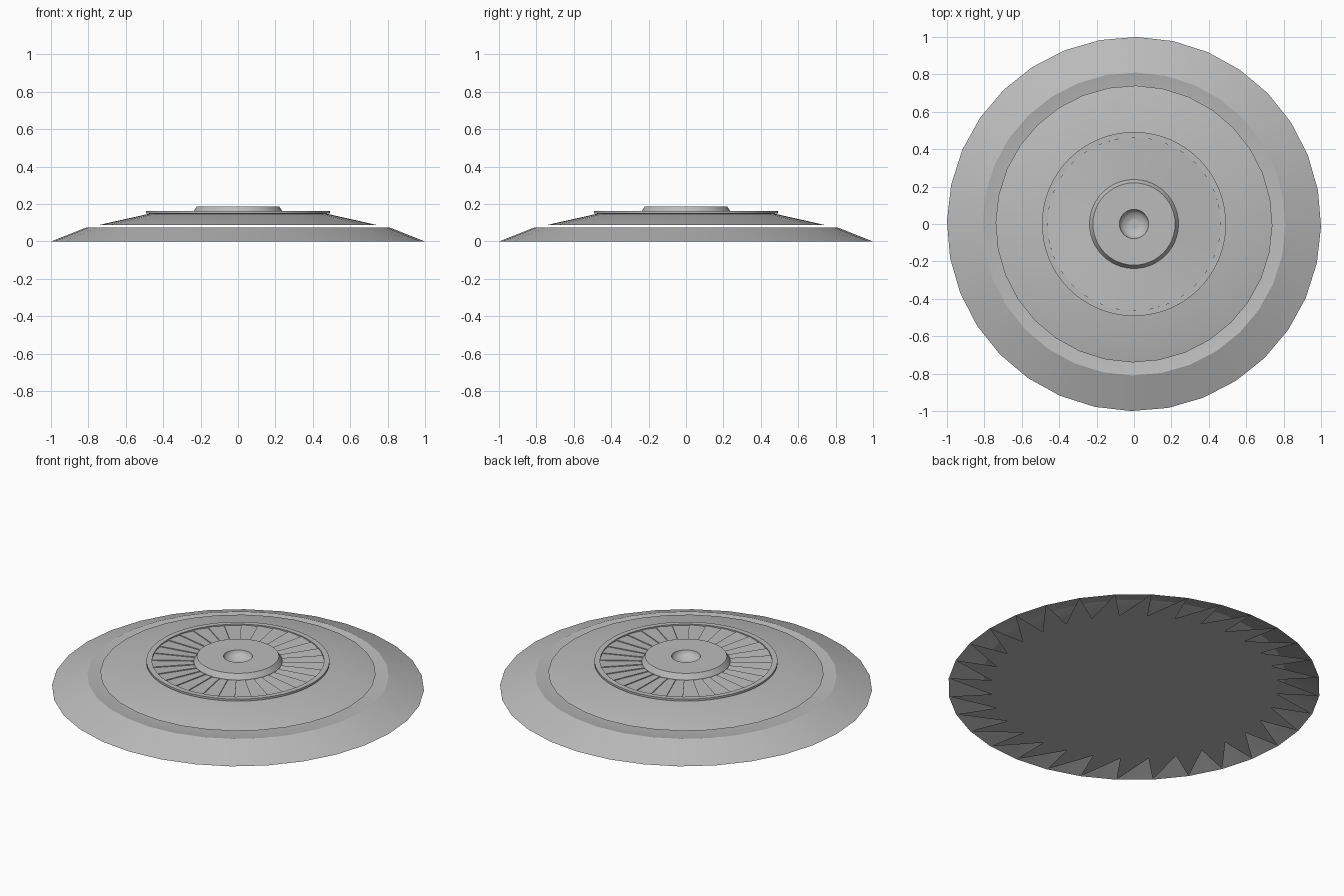
import bpy, bmesh, math

cube = bpy.data.objects.get("Cube")
if cube:
    bpy.data.objects.remove(cube, do_unlink=True)

SIDES = 32
OFFSET = math.radians(-0.8)

grey = bpy.data.materials.new("hull grey")
grey.use_nodes = True
COLOUR = (0.5, 0.5, 0.5, 1.0)
grey.diffuse_color = COLOUR
grey.node_tree.nodes["Principled BSDF"].inputs["Base Color"].default_value = COLOUR


def polar(r, angle, z):
    return (r * math.cos(angle), r * math.sin(angle), z)


def finish(name, bm, smooth=30):
    mesh = bpy.data.meshes.new(name)
    bm.to_mesh(mesh)
    bm.free()
    mesh.materials.append(grey)
    obj = bpy.data.objects.new(name, mesh)
    bpy.context.collection.objects.link(obj)
    bpy.ops.object.select_all(action="DESELECT")
    obj.select_set(True)
    bpy.context.view_layer.objects.active = obj
    bpy.ops.object.shade_smooth_by_angle(angle=math.radians(smooth))
    return obj


def revolve(name, profile, sides=SIDES, closed=False):
    """Spin an (r, z) profile; a radius of zero becomes a single pole vertex."""
    bm = bmesh.new()
    rings = []
    for r, z in profile:
        if r == 0:
            rings.append([bm.verts.new((0, 0, z))] * sides)
        else:
            rings.append([bm.verts.new(polar(r, OFFSET + math.tau * k / sides, z))
                          for k in range(sides)])
    pairs = list(zip(rings, rings[1:]))
    if closed:
        pairs.append((rings[-1], rings[0]))
    for a, b in pairs:
        for k in range(sides):
            n = (k + 1) % sides
            corners = list(dict.fromkeys((a[k], a[n], b[n], b[k])))
            bm.faces.new(corners)
    return finish(name, bm)


# Sloping outer skirt, dished inside its raised lip
revolve("outer_skirt", [(1.0, 0.0), (0.81, 0.075), (0.70, 0.053), (0, 0.053)])

# Upper saucer floating just above the dish
revolve("upper_saucer", [(0, 0.089), (0.74, 0.089), (0.485, 0.146), (0, 0.146)])

# Raised ring around the fan
revolve("fan_ring", [(0.462, 0.147), (0.492, 0.150), (0.492, 0.162), (0.462, 0.162)],
        sides=64, closed=True)

# Central hub with a round dimple in its top
dimple = [(0.078 * math.cos(t), 0.188 - 0.045 * math.sin(t))
          for t in (math.pi / 2 * i / 6 for i in range(6))]
revolve("hub", [(0, 0.146), (0.238, 0.146), (0.238, 0.160), (0.220, 0.188)]
        + dimple + [(0, 0.143)], sides=48)

# Fan of slightly tilted blades, each ending in a small step
bm = bmesh.new()
inner, outer, low, high = 0.232, 0.464, 0.153, 0.158
for k in range(SIDES):
    a0 = OFFSET + math.tau * k / SIDES
    a1 = OFFSET + math.tau * (k + 1) / SIDES
    p = [bm.verts.new(polar(r, a, z)) for r, a, z in (
        (inner, a0, low), (outer, a0, low), (outer, a1, high), (inner, a1, high),
        (outer, a1, low), (inner, a1, low))]
    bm.faces.new(p[:4])
    bm.faces.new((p[3], p[2], p[4], p[5]))
finish("fan_blades", bm, 2)

# Flat underside with a saw-toothed edge reaching the rim
bm = bmesh.new()
core, rim = ([bm.verts.new(polar(r, OFFSET + math.tau * k / SIDES, 0.0))
              for k in range(SIDES)] for r in (0.77, 1.0))
bm.faces.new(core[::-1])
for k in range(SIDES):
    n = (k + 1) % SIDES
    bm.faces.new((core[k], core[n], rim[n]))
finish("underside", bm)
